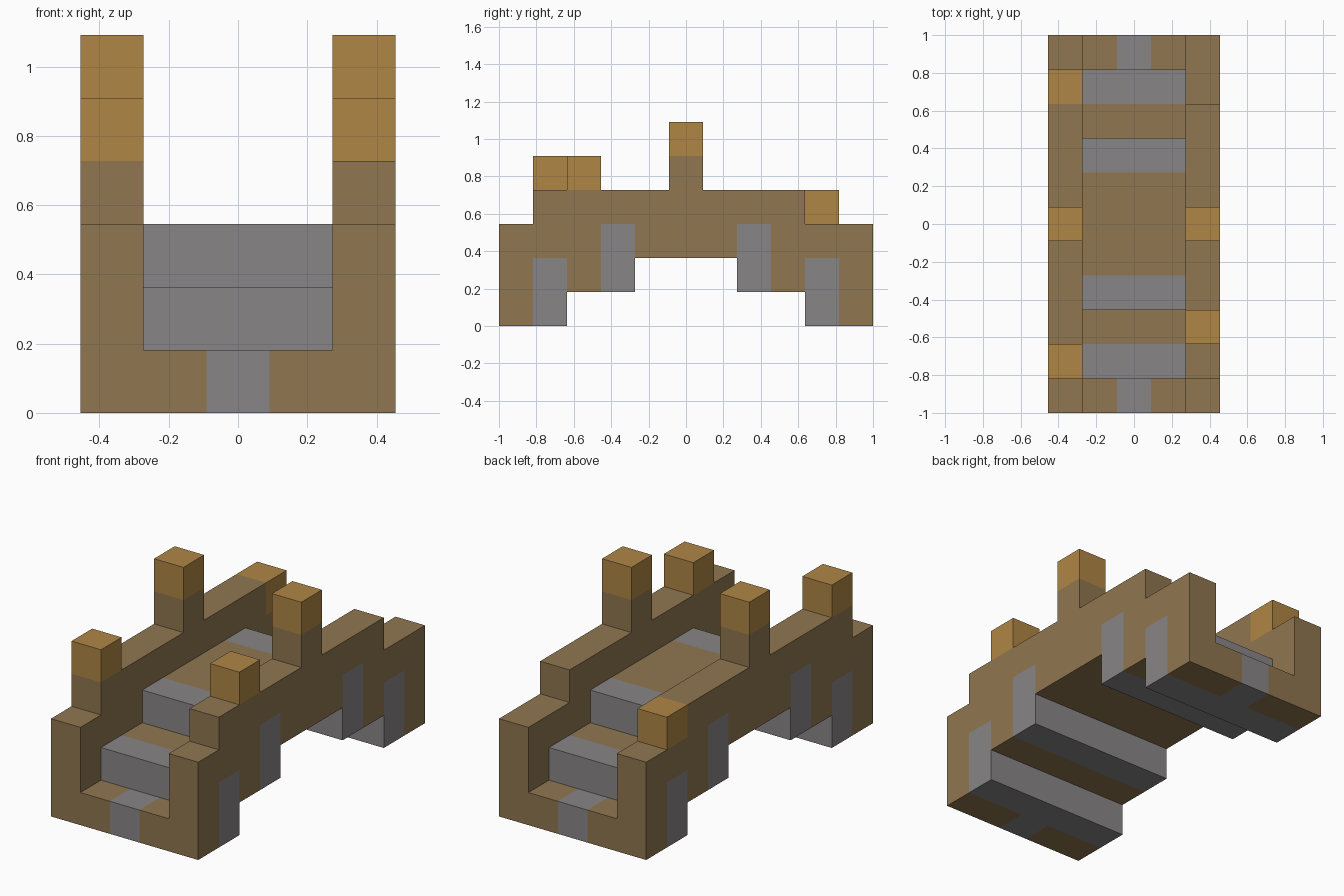
import bpy, bmesh
from mathutils import Vector

cube = bpy.data.objects.get("Cube")
if cube:
    bpy.data.objects.remove(cube, do_unlink=True)

U = 2 / 11  # edge length of one block


def material(name, rgb):
    mat = bpy.data.materials.new(name)
    mat.use_nodes = True
    color = (*rgb, 1)
    mat.diffuse_color = color
    mat.node_tree.nodes["Principled BSDF"].inputs["Base Color"].default_value = color
    return mat


MATERIALS = [
    material("brown_wood", (0.28, 0.18, 0.08)),
    material("grey_stone", (0.25, 0.235, 0.24)),
    material("golden_wood", (0.43, 0.24, 0.06)),
]
WOOD, STONE, GOLD = range(3)

parts = {}   # part name -> {block: material index}
filled = {}  # every block of the bridge


def fill(part, x, y, bottom, top, mat):
    for z in range(bottom, top):
        parts.setdefault(part, {})[(x, y, z)] = mat
        filled[(x, y, z)] = mat


def arch_bottom(y):
    return 0 if abs(y) >= 4 else 1 if abs(y) >= 2 else 2


def deck_top(y):
    return 1 if abs(y) == 5 else 2 if abs(y) >= 3 else 3


# Stepped deck with stone bands and rails standing on its edges
for y in range(-5, 6):
    band = STONE if abs(y) in (2, 4) else WOOD
    low, high = arch_bottom(y), deck_top(y)
    for x in (-1, 0, 1):
        end_stone = x == 0 and abs(y) == 5
        fill("deck", x, y, low, high, STONE if end_stone else band)
    for x, part in ((-2, "right_rail"), (2, "left_rail")):
        rail_top = 3 if abs(y) == 5 or (x == 2 and y == 4) else 4
        fill(part, x, y, low, high, band)
        fill(part, x, y, high, rail_top, WOOD)

# Tall middle posts with golden caps
for x, side in ((-2, "right"), (2, "left")):
    fill(side + "_middle_post", x, 0, 4, 5, WOOD)
    fill(side + "_middle_cap", x, 0, 5, 6, GOLD)

# Uneven golden end caps
fill("right_front_cap", -2, -4, 4, 5, GOLD)
fill("left_front_cap", 2, -3, 4, 5, GOLD)
del parts["right_rail"][(-2, 4, 3)]
fill("right_back_cap", -2, 4, 3, 4, GOLD)


def build(name, blocks):
    """Skin the exposed sides of the blocks and merge flat areas."""
    bm = bmesh.new()
    for block, mat in blocks.items():
        centre = (Vector(block) + Vector((0, 0, 0.5))) * U
        for axis in range(3):
            for sign in (-1, 1):
                normal = Vector((0, 0, 0))
                normal[axis] = sign
                neighbour = tuple(int(b + n) for b, n in zip(block, normal))
                if neighbour in filled:
                    continue
                side = Vector((0, 0, 0))
                side[(axis + 1) % 3] = 1
                up = normal.cross(side)
                corners = (-side - up, side - up, side + up, up - side)
                face = bm.faces.new(
                    [bm.verts.new(centre + (normal + c) * U / 2) for c in corners])
                face.material_index = mat
    bmesh.ops.remove_doubles(bm, verts=bm.verts, dist=0.001)
    bmesh.ops.dissolve_limit(bm, angle_limit=0.01, verts=bm.verts,
                             edges=bm.edges, delimit={'MATERIAL'})
    mesh = bpy.data.meshes.new(name)
    bm.to_mesh(mesh)
    bm.free()
    for mat in MATERIALS:
        mesh.materials.append(mat)
    obj = bpy.data.objects.new(name, mesh)
    bpy.context.collection.objects.link(obj)


for name, blocks in parts.items():
    build(name, blocks)
